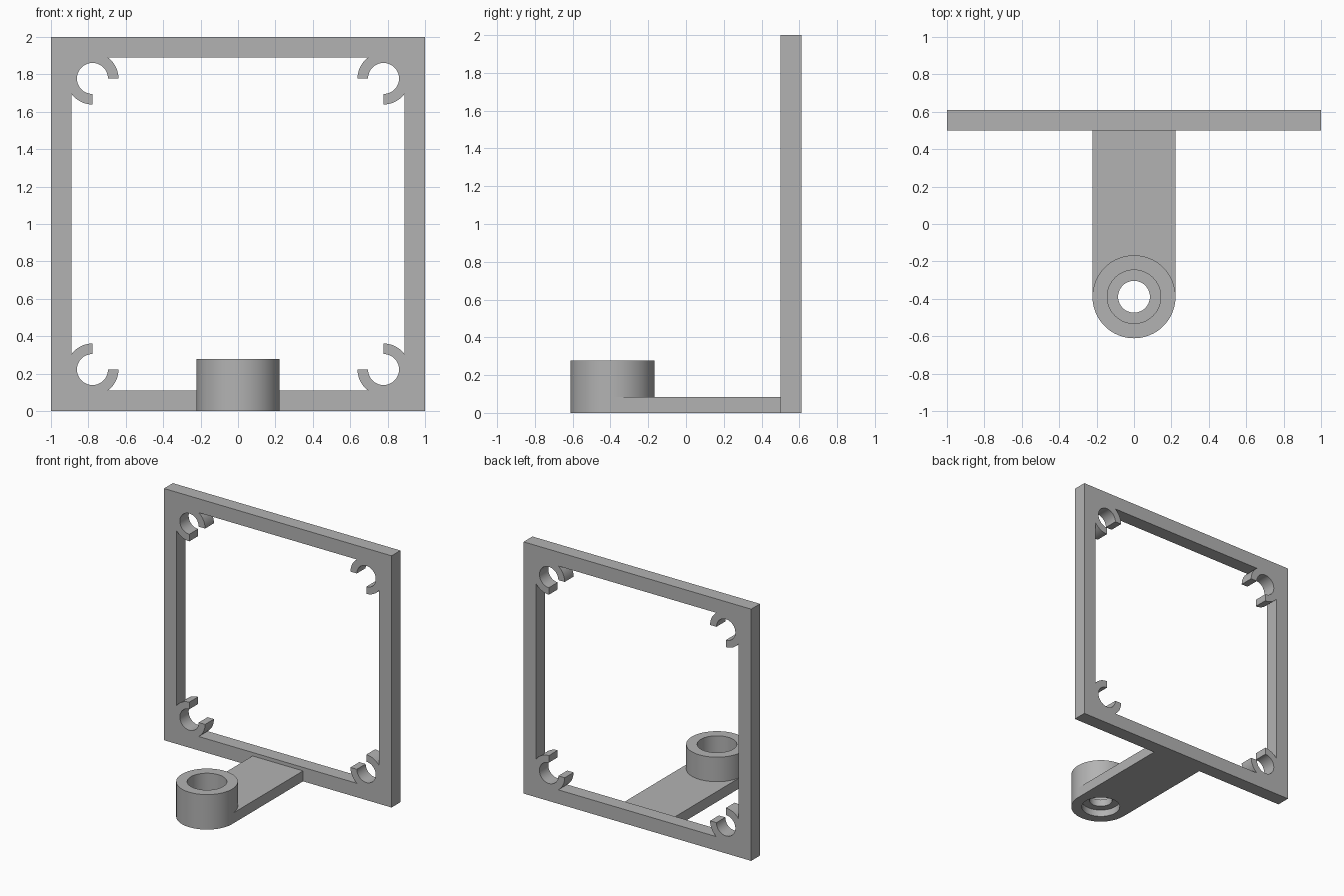
import bpy, bmesh
from math import cos, sin, pi, radians
from mathutils import Matrix, Vector

cube = bpy.data.objects.get("Cube")
if cube:
    bpy.data.objects.remove(cube, do_unlink=True)

GREY = (0.45, 0.45, 0.45, 1)
grey = bpy.data.materials.new("plain grey")
grey.use_nodes = True
grey.diffuse_color = GREY
grey.node_tree.nodes["Principled BSDF"].inputs["Base Color"].default_value = GREY

BOSS_Y, BOSS_R = -0.389, 0.222


def arc(cx, cy, r, start, end, steps):
    angles = [radians(start + (end - start) * i / steps) for i in range(steps + 1)]
    return [(cx + r * cos(a), cy + r * sin(a)) for a in angles]


def finish(name, bm, thickness=0):
    """Turn a bmesh into a shaded object, thickened evenly if it is a flat sheet."""
    bmesh.ops.recalc_face_normals(bm, faces=bm.faces)
    mesh = bpy.data.meshes.new(name)
    bm.to_mesh(mesh)
    bm.free()
    mesh.materials.append(grey)
    obj = bpy.data.objects.new(name, mesh)
    bpy.context.collection.objects.link(obj)
    bpy.ops.object.select_all(action='DESELECT')
    obj.select_set(True)
    bpy.context.view_layer.objects.active = obj
    if thickness:
        mod = obj.modifiers.new("thickness", 'SOLIDIFY')
        mod.thickness = thickness
        mod.offset = 0
        bpy.ops.object.modifier_apply(modifier=mod.name)
    bpy.ops.object.shade_smooth_by_angle(angle=radians(30))
    return obj


def plate(name, loops, place, thickness):
    """Fill closed outlines (holes included) and give them thickness."""
    bm = bmesh.new()
    edges = []
    for loop in loops:
        verts = [bm.verts.new((x, y, 0)) for x, y in loop]
        edges += [bm.edges.new((v, verts[i - 1])) for i, v in enumerate(verts)]
    bmesh.ops.triangle_fill(bm, use_beauty=True, use_dissolve=False,
                            edges=edges, normal=(0, 0, 1))
    bm.transform(place)
    return finish(name, bm, thickness)


# Square frame: one corner of the opening with its open clip, turned four times
c, clip_out, clip_in = 0.778, 0.139, 0.083
corner = (arc(c, c, clip_out, -36.87, -90, 10)
          + arc(c, c, clip_in, -90, 180, 40)
          + arc(c, c, clip_out, 180, 126.87, 10))
opening = []
for k in range(4):
    turn = Matrix.Rotation(k * pi / 2, 2)
    opening += [tuple(turn @ Vector(p)) for p in corner]
outline = [(-1, -1), (1, -1), (1, 1), (-1, 1)]
upright = Matrix.Translation((0, 0.555, 1)) @ Matrix.Rotation(pi / 2, 4, 'X')
plate("square_frame", [outline, opening], upright, 0.111)

# Flat arm from the frame to the boss, hollowed to fit round the boss
arm = arc(0, BOSS_Y, BOSS_R, 0, 180, 32) + [(-BOSS_R, 0.5), (BOSS_R, 0.5)]
plate("arm", [arm], Matrix.Translation((0, 0, 0.0415)), 0.083)

# Round boss: counterbored from above and below, with a small through hole
bore, hole = 0.143, 0.085
section = [(BOSS_R, 0), (BOSS_R, 0.278), (bore, 0.278), (bore, 0.111),
           (hole, 0.111), (hole, 0.055), (bore, 0.055), (bore, 0)]
bm = bmesh.new()
ring = [bm.verts.new((r, BOSS_Y, z)) for r, z in section]
lines = [bm.edges.new((v, ring[i - 1])) for i, v in enumerate(ring)]
bmesh.ops.spin(bm, geom=ring + lines, cent=(0, BOSS_Y, 0), axis=(0, 0, 1),
               angle=2 * pi, steps=64)
bmesh.ops.remove_doubles(bm, verts=bm.verts, dist=0.0005)
finish("boss", bm)
